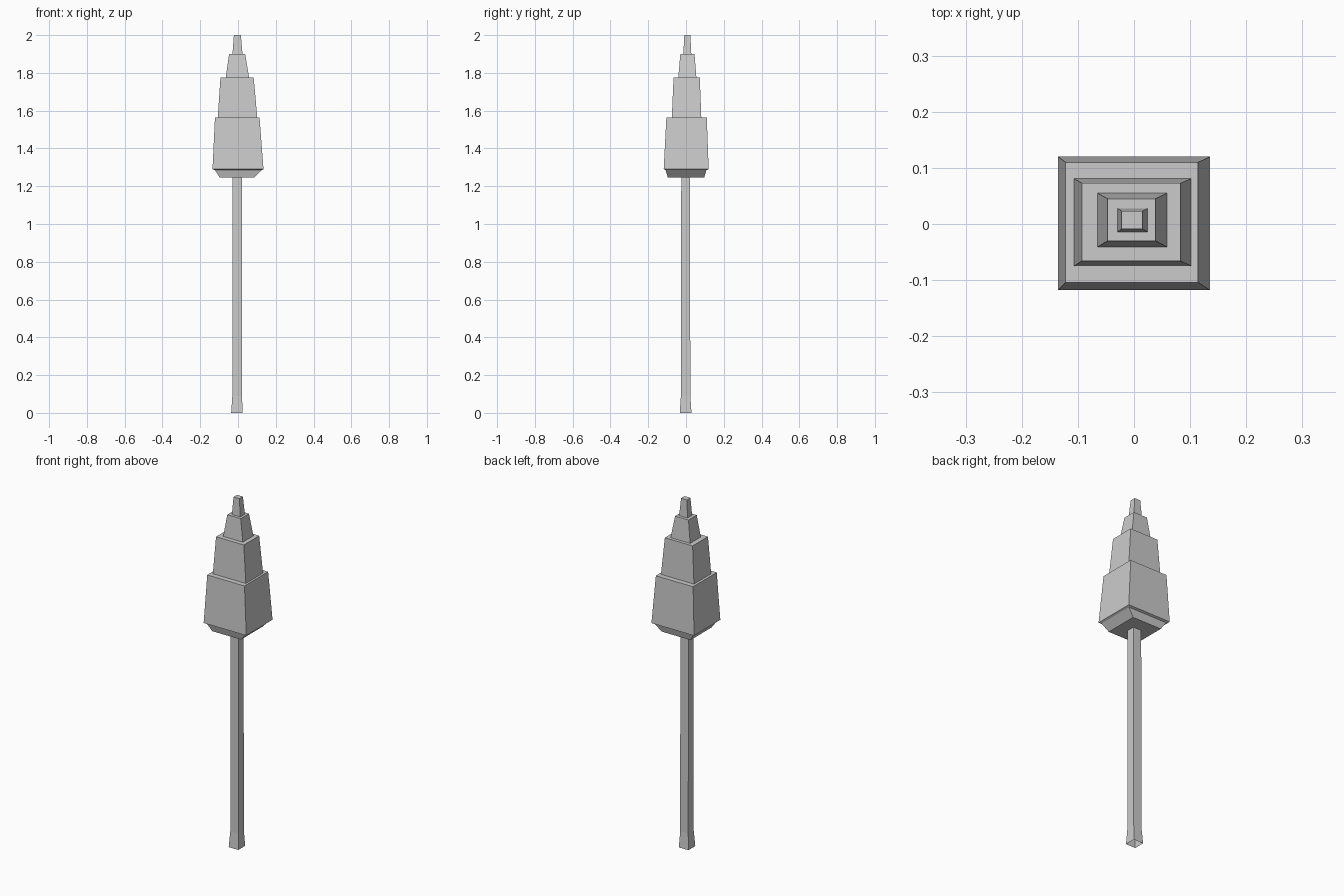
import bpy, bmesh


def loft(name, rings, cap_bottom=True, cap_top=True):
    """Skin a stack of rectangles given as (z, x0, x1, y0, y1)."""
    bm = bmesh.new()
    loops = [[bm.verts.new(p) for p in ((x0, y0, z), (x1, y0, z), (x1, y1, z), (x0, y1, z))]
             for z, x0, x1, y0, y1 in rings]
    for a, b in zip(loops, loops[1:]):
        for i in range(4):
            j = (i + 1) % 4
            bm.faces.new((a[i], a[j], b[j], b[i]))
    if cap_bottom:
        bm.faces.new(loops[0][::-1])
    if cap_top:
        bm.faces.new(loops[-1])
    mesh = bpy.data.meshes.new(name)
    bm.to_mesh(mesh)
    bm.free()
    obj = bpy.data.objects.new(name, mesh)
    bpy.context.collection.objects.link(obj)
    return obj


# Slim square trunk, flared at the foot, open underneath
loft("trunk", [
    (0.00, -0.036, 0.025, -0.033, 0.029),
    (0.09, -0.030, 0.021, -0.027, 0.023),
    (1.26, -0.030, 0.021, -0.025, 0.021),
], cap_bottom=False)

# Stepped foliage: chamfered underside, then four tapering tiers
loft("foliage", [
    (1.245, -0.096, 0.086, -0.096, 0.096),
    (1.285, -0.122, 0.124, -0.108, 0.108),
    (1.29, -0.135, 0.135, -0.118, 0.120),
    (1.563, -0.122, 0.114, -0.104, 0.110),
    (1.563, -0.107, 0.102, -0.075, 0.081),
    (1.775, -0.093, 0.083, -0.066, 0.073),
    (1.775, -0.065, 0.059, -0.041, 0.055),
    (1.90, -0.047, 0.038, -0.030, 0.045),
    (1.90, -0.029, 0.024, -0.014, 0.028),
    (2.00, -0.022, 0.015, -0.009, 0.023),
])
